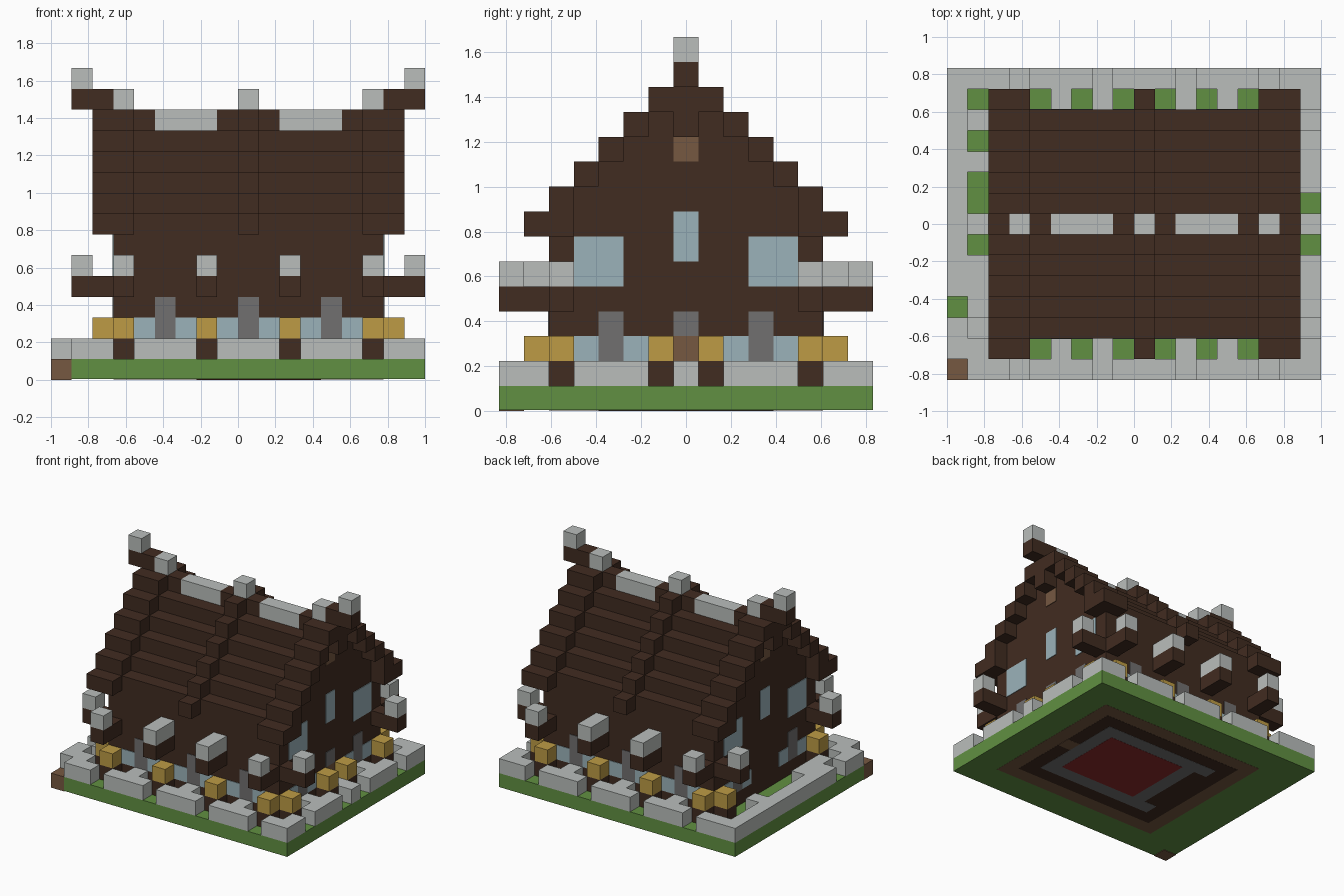
import bpy, bmesh
from mathutils import Vector

cube = bpy.data.objects.get("Cube")
if cube:
    bpy.data.objects.remove(cube, do_unlink=True)

U = 1 / 9       # size of one block
T = 0.04        # painted plate thickness, in blocks


def material(name, *rgb):
    m = bpy.data.materials.new(name)
    m.use_nodes = True
    m.diffuse_color = (*rgb, 1)
    m.node_tree.nodes["Principled BSDF"].inputs["Base Color"].default_value = (*rgb, 1)
    return m


WOOD = material("dark timber", .053, .025, .015)
STONE = material("pale stone", .49, .515, .5)
GRASS = material("grass green", .12, .28, .054)
LAMP = material("lamp yellow", .51, .33, .06)
GLASS = material("window blue", .33, .45, .49)
SLATE = material("slate grey", .165, .163, .163)
EARTH = material("earth brown", .18, .098, .053)
RED = material("carpet red", .26, .023, .023)


def mirror(boxes, x=True, y=True):
    """Repeat boxes on the other side of the house's centre planes."""
    out = list(boxes)
    if x:
        out += [(-b, -a, *rest) for a, b, *rest in out]
    if y:
        out += [(a, b, -d, -c, *rest) for a, b, c, d, *rest in out]
    return out


def part(name, mat, boxes):
    """One object from boxes given as inclusive block ranges x, y, z."""
    bm = bmesh.new()
    for x0, x1, y0, y1, z0, z1 in sorted(set(boxes)):
        lo = Vector((x0, y0 - .5, z0)) * U
        hi = Vector((x1 + 1, y1 + .5, z1 + 1)) * U
        verts = bmesh.ops.create_cube(bm, size=1)["verts"]
        for v in verts:
            v.co = [(a + b) / 2 + c * (b - a) for a, b, c in zip(lo, hi, v.co)]
    mesh = bpy.data.meshes.new(name)
    bm.to_mesh(mesh)
    bm.free()
    mesh.materials.append(mat)
    obj = bpy.data.objects.new(name, mesh)
    bpy.context.collection.objects.link(obj)
    return obj


def front_plate(x, z0, z1):
    return (x, x, -5 - T, -6, z0, z1)


def side_plate(y0, y1, z0, z1):
    return (7, 6 + T, y0, y1, z0, z1)


# Ground slab and the floor pattern underneath it
part("lawn", GRASS, [(-8, 8, -7, 7, T, 0), (-9, -9, -6, 7, T, 0)])
part("corner_earth", EARTH, [(-9, -9, -7, -7, 0, 0)])
part("foundation_floor", EARTH, [(-6, 6, -5, 5, .03, 0), (5, 5, 0, 0, .01, 0)])
part("timber_floor", WOOD, [(-5, 5, -4, 4, .02, 0)])
part("slate_floor", SLATE, [(-3, 4, -3, 3, .01, 0)]
     + mirror([(-4, -4, 3, 3, .01, 0)], x=False))
part("carpet_floor", RED, [(-2, 3, -2, 2, 0, 0)])

# Low garden wall, broken in front of every lamp
garden = mirror([(7, 8, -7, -7, 1, 1), (3, 5, -7, -7, 1, 1), (-1, 1, -7, -7, 1, 1),
                 (4, 4, -6, -6, 1, 1), (0, 0, -6, -6, 1, 1)])
garden += mirror([(8, 8, -6, -6, 1, 1), (8, 8, -4, -2, 1, 1), (7, 7, -3, -3, 1, 1)], x=False)
garden += [(7, 8, 0, 0, 1, 1)]
garden += [(-8, -8, -6, -6, 1, 1), (-8, -8, -4, -2, 1, 1), (-8, -8, 3, 3, 1, 1),
           (-9, -9, -6, -5, 1, 1), (-9, -9, -3, 7, 1, 1)]
part("garden_wall", STONE, garden)

# Lamps on short posts
spots = mirror([(x, x, -6, -6) for x in (2, 6)] + [(7, 7, -5, -5)])
spots += mirror([(7, 7, -1, -1)], x=False)
part("lamp_posts", WOOD, [(*s, 1, 1) for s in spots])
part("lamps", LAMP, [(*s, 2, 2) for s in spots])

# House body
part("house_walls", WOOD, [(-6, 6, -5, 5, 1, 6)])

# Windows, stone piers and door painted on the walls
panes = mirror([front_plate(x, 2, 2) for x in (1, 3, 5)]
               + [side_plate(y, y, 2, 2) for y in (2, 4)]
               + [side_plate(3, 4, 5, 6), side_plate(0, 0, 6, 7)])
part("windows", GLASS, panes)
part("wall_piers", SLATE, mirror([front_plate(x, 2, 3) for x in (0, 4)]
                                 + [side_plate(3, 3, 2, 3)])
     + [side_plate(0, 0, 3, 3)])
part("door", EARTH, [side_plate(0, 0, 2, 2)])
part("attic_hatches", EARTH, mirror([side_plate(0, 0, 10, 10)], y=False))

# Projecting beams with stone caps
part("bracket_beams", WOOD, mirror([(x, x, -7, -6, 4, 4) for x in (2, 6)]
                                   + [(7, 8, -5, -5, 4, 4)]))
part("bracket_caps", STONE, mirror([(2, 2, -7, -6, 5, 5), (6, 6, -7, -7, 5, 5),
                                    (8, 8, -5, -5, 5, 5)]))

# Stepped roof: lower main slopes, raised bands, and gable overhangs
slopes, bands, gables = [], [], []
for n in range(6):
    z = 7 + n
    if n < 5:
        slopes.append((-5, 5, n - 5, 5 - n, z, z))
    for x in (-6, 0, 6):
        bands.append((x, x, n - 6, 6 - n, z, z))
    inner = 5 if n < 2 else 6 - n
    gables += mirror([(7, 7, inner, 6 - n, z, z)])
gables += mirror([(7, 7, 0, 0, 11, 12)], y=False)
part("roof_slopes", WOOD, slopes)
part("roof_bands", WOOD, bands)
part("gable_overhangs", WOOD, gables)

# Ridge line
part("ridge_timber", WOOD, mirror([(x, x, 0, 0, 12, 12) for x in (1, 5)], y=False))
part("ridge_stones", STONE, mirror([(2, 4, 0, 0, 12, 12), (6, 6, 0, 0, 13, 13),
                                    (0, 0, 0, 0, 13, 13)], y=False))
part("ridge_beams", WOOD, mirror([(7, 8, 0, 0, 13, 13)], y=False))
part("finials", STONE, mirror([(8, 8, 0, 0, 14, 14)], y=False))
